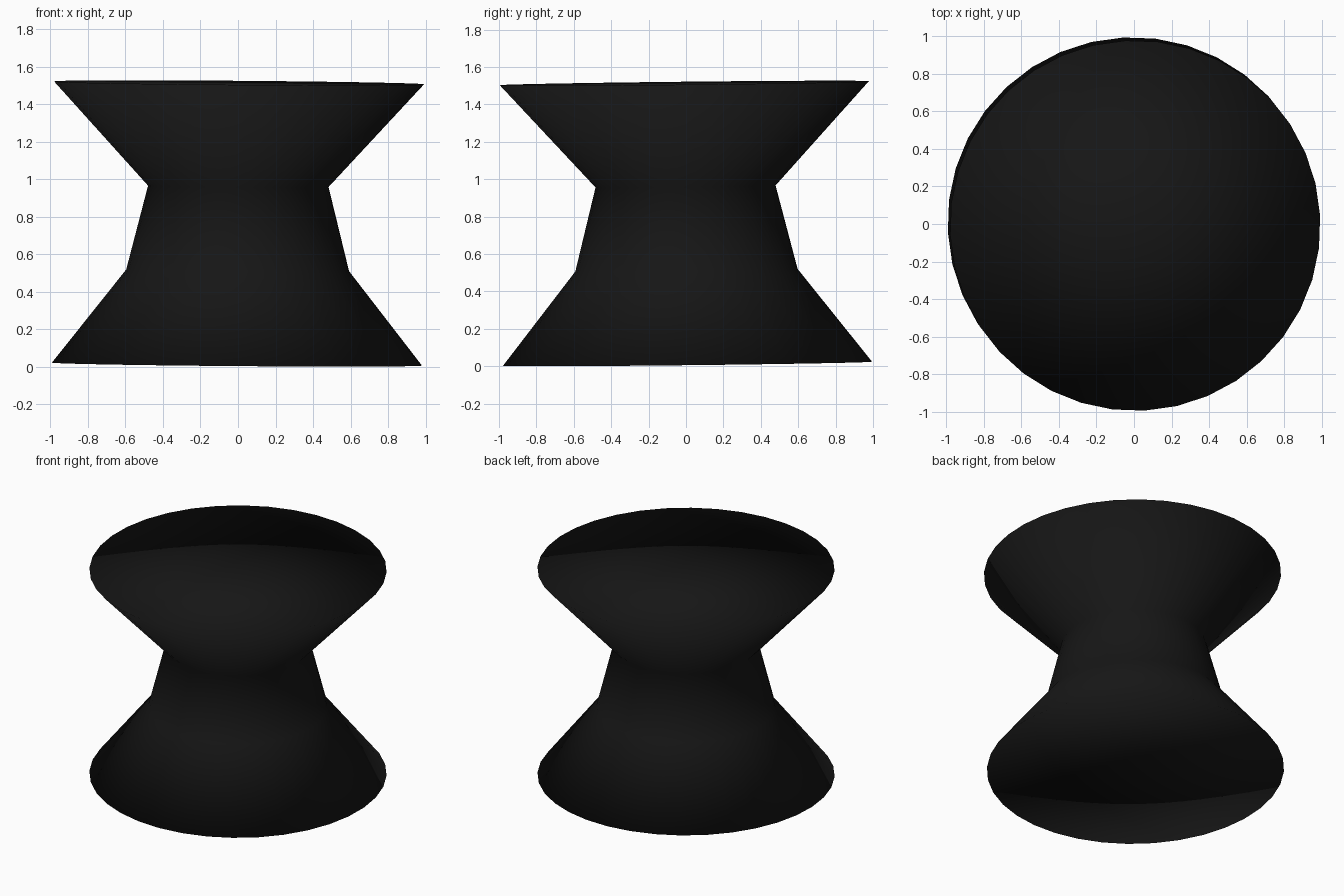
import bpy, bmesh, math
from mathutils import Matrix

if "Cube" in bpy.data.objects:
    bpy.data.objects.remove(bpy.data.objects["Cube"])

SIDES = 36
PHASE = math.radians(3)
PROFILE = [(0.988, 0.0), (0.595, 0.50), (0.482, 0.948), (0.988, 1.50)]  # radius, height

bm = bmesh.new()

# Rings of the spool body
rings = []
for r, z in PROFILE:
    rings.append([bm.verts.new((r * math.cos(PHASE + math.tau * i / SIDES),
                                r * math.sin(PHASE + math.tau * i / SIDES), z))
                  for i in range(SIDES)])

# Side walls
for low, high in zip(rings, rings[1:]):
    for i in range(SIDES):
        j = (i + 1) % SIDES
        bm.faces.new((low[i], low[j], high[j], high[i]))

# Fan caps on both ends
for ring, z in ((rings[0], 0.0), (rings[-1], PROFILE[-1][1])):
    centre = bm.verts.new((0, 0, z))
    for i in range(SIDES):
        bm.faces.new((ring[i], ring[(i + 1) % SIDES], centre))
bmesh.ops.recalc_face_normals(bm, faces=bm.faces)
for f in bm.faces:
    f.smooth = True

# Slight lean, then stand on the ground and centre
tilt = Matrix.Rotation(0.011, 4, 'X') @ Matrix.Rotation(0.008, 4, 'Y')
bm.transform(Matrix.Translation((-0.006, 0.008, 0.0135)) @ tilt)

mesh = bpy.data.meshes.new("spool_stool")
bm.to_mesh(mesh)
bm.free()
spool = bpy.data.objects.new("spool_stool", mesh)
bpy.context.collection.objects.link(spool)

# Black finish
black = bpy.data.materials.new("black")
black.diffuse_color = (0.008, 0.008, 0.008, 1)
black.use_nodes = True
black.node_tree.nodes["Principled BSDF"].inputs["Base Color"].default_value = black.diffuse_color
mesh.materials.append(black)
